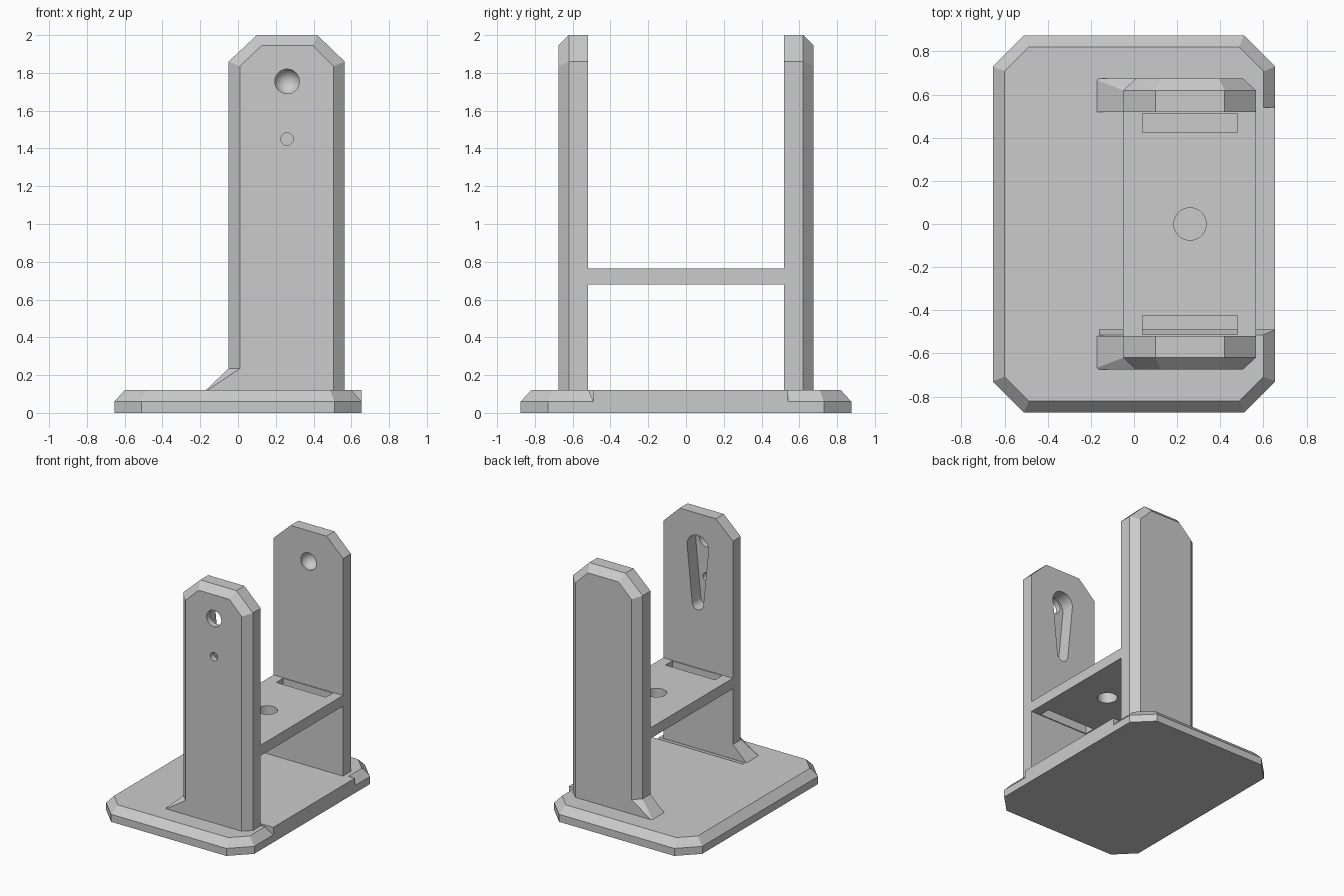
import bpy
import bmesh
import math

cube = bpy.data.objects.get("Cube")
if cube:
    bpy.data.objects.remove(cube, do_unlink=True)

grey = bpy.data.materials.new("light grey")
grey.use_nodes = True
colour = (0.6, 0.6, 0.6, 1)
grey.diffuse_color = colour
grey.node_tree.nodes["Principled BSDF"].inputs["Base Color"].default_value = colour

CENTRE = 0.26           # x of the holes
LEFT, RIGHT = -0.05, 0.565


def loft(name, rings):
    """Closed solid through equal-length rings of points."""
    bm = bmesh.new()
    loops = [[bm.verts.new(p) for p in ring] for ring in rings]
    n = len(loops[0])
    for low, high in zip(loops, loops[1:]):
        for i in range(n):
            j = (i + 1) % n
            bm.faces.new((low[i], high[i], high[j]))
            bm.faces.new((low[i], high[j], low[j]))
    bm.faces.new(loops[0])
    bm.faces.new(loops[-1])
    bmesh.ops.recalc_face_normals(bm, faces=bm.faces)
    bmesh.ops.dissolve_limit(bm, angle_limit=0.01, verts=bm.verts, edges=bm.edges)
    mesh = bpy.data.meshes.new(name)
    bm.to_mesh(mesh)
    bm.free()
    mesh.materials.append(grey)
    obj = bpy.data.objects.new(name, mesh)
    bpy.context.collection.objects.link(obj)
    return obj


def prism(name, pts, axis, lo, hi):
    """Extrude a 2D outline along an axis."""
    def place(p, d):
        return {"x": (d, *p), "y": (p[0], d, p[1]), "z": (*p, d)}[axis]
    return loft(name, [[place(p, d) for p in pts] for d in (lo, hi)])


def arc(cx, cy, r, start=0, end=360, steps=32):
    full = end - start == 360
    count = steps if full else steps + 1
    angles = [math.radians(start + (end - start) * i / steps) for i in range(count)]
    return [(cx + r * math.cos(a), cy + r * math.sin(a)) for a in angles]


def rect(x0, x1, y0, y1):
    return [(x0, y0), (x1, y0), (x1, y1), (x0, y1)]


def cut(target, cutter):
    cutter.hide_render = True
    mod = target.modifiers.new("cut", "BOOLEAN")
    mod.operation = "DIFFERENCE"
    mod.solver = "EXACT"
    mod.object = cutter
    bpy.context.view_layer.objects.active = target
    bpy.ops.object.modifier_apply(modifier=mod.name)
    bpy.data.objects.remove(cutter, do_unlink=True)


# Base plate with clipped corners and a chamfered rim
def octagon(hx, hy, c, z):
    return [(hx, hy - c, z), (hx - c, hy, z), (c - hx, hy, z), (-hx, hy - c, z),
            (-hx, c - hy, z), (c - hx, -hy, z), (hx - c, -hy, z), (hx, c - hy, z)]


base = loft("base_plate", [octagon(0.655, 0.875, 0.145, 0),
                           octagon(0.655, 0.875, 0.145, 0.06),
                           octagon(0.6, 0.82, 0.112, 0.12)])
cut(base, prism("groove_cutter", [(-0.515, 0.14), (-0.515, 0.12), (-0.49, 0.06), (-0.49, 0.14)],
                "x", -0.16, 0.7))
# Square edge between the walls on the open side
prism("base_square_edge", [(0.6, 0.12), (0.655, 0.06), (0.655, 0.12)], "y", -0.49, 0.54).name = "base_square_edge"

# Upright walls with a chamfered outer face and a small foot
inner = [(RIGHT, 0.1), (RIGHT, 1.86), (0.42, 2), (0.1, 2), (LEFT, 1.86),
         (LEFT, 0.235), (-0.192, 0.1)]
outer = [(0.505, 0.1), (0.505, 1.835), (0.395, 1.945), (0.125, 1.945), (0.01, 1.835),
         (0.01, 0.235), (-0.192, 0.1)]


def wall(name, side):
    return loft(name, [[(x, side * y, z) for x, z in outline]
                       for outline, y in ((inner, 0.52), (inner, 0.62), (outer, 0.675))])


front = wall("front_wall", -1)
back = wall("back_wall", 1)

# Front wall: keyhole pocket inside, two round holes right through
keyhole = arc(CENTRE, 1.73, 0.095, 0, 180, 16) + arc(CENTRE, 1.28, 0.05, 180, 360, 16)
cut(front, prism("keyhole_cutter", keyhole, "y", -0.63, -0.4))
for z, r in ((1.755, 0.065), (1.45, 0.033)):
    cut(front, prism("hole_cutter", arc(CENTRE, z, r), "y", -0.8, -0.4))

# Back wall: rounded socket
bpy.ops.mesh.primitive_uv_sphere_add(segments=32, ring_count=16, radius=0.07,
                                     location=(CENTRE, 0.535, 1.755))
socket = bpy.context.object
socket.data.materials.append(grey)
cut(back, socket)

# Shelf between the walls with a central hole and two slots
shelf = prism("shelf", rect(LEFT, RIGHT, -0.52, 0.52), "z", 0.68, 0.765)
cut(shelf, prism("shelf_hole_cutter", arc(CENTRE, 0, 0.075), "z", 0.5, 0.9))
for side in (-1, 1):
    slot = [(x, side * y) for x, y in rect(0.04, 0.48, 0.425, 0.512)]
    cut(shelf, prism("slot_cutter", slot, "z", 0.5, 0.9))

# Smooth the round holes only
for obj in (front, back, shelf):
    bpy.ops.object.select_all(action="DESELECT")
    obj.select_set(True)
    bpy.context.view_layer.objects.active = obj
    bpy.ops.object.shade_smooth_by_angle(angle=math.radians(25))
